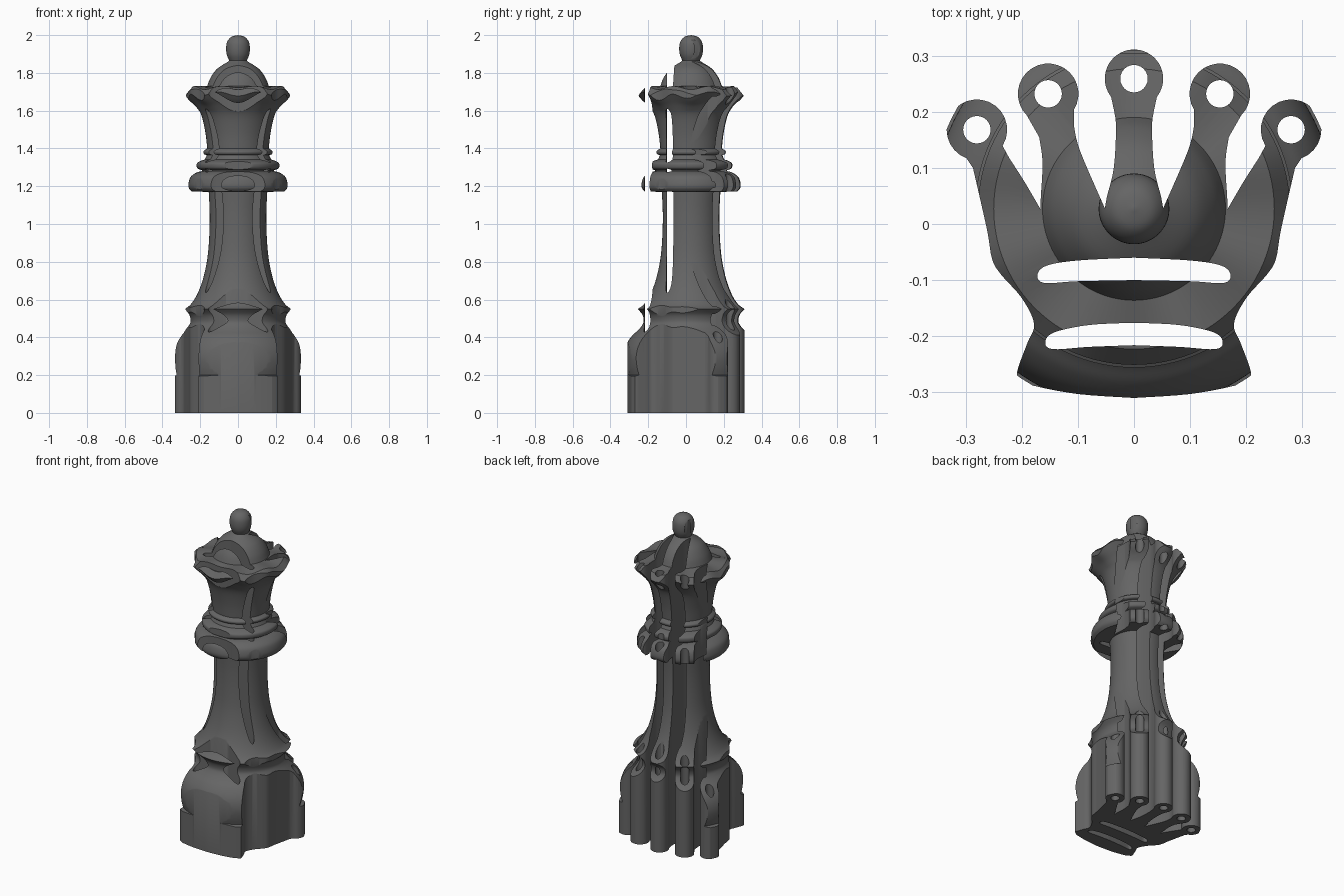
import bpy, bmesh
from math import sin, cos, pi, radians

if "Cube" in bpy.data.objects:
    bpy.data.objects.remove(bpy.data.objects["Cube"])

AXIS_Y = 0.027   # the turned shape is slightly behind the crown centre


def activate(ob):
    bpy.ops.object.select_all(action='DESELECT')
    ob.select_set(True)
    bpy.context.view_layer.objects.active = ob


def arc(cx, cy, r, a0, a1, n=20):
    return [(cx + r * cos(radians(a0 + (a1 - a0) * i / n)),
             cy + r * sin(radians(a0 + (a1 - a0) * i / n))) for i in range(n + 1)]


def smooth(pts, n=5):
    """Catmull-Rom through the points."""
    p = [pts[0]] + pts + [pts[-1]]
    out = []
    for i in range(1, len(p) - 2):
        for k in range(n):
            t = k / n
            out.append(tuple(0.5 * (2 * b + (c - a) * t + (2 * a - 5 * b + 4 * c - d) * t * t
                                    + (3 * b - a - 3 * c + d) * t ** 3)
                             for a, b, c, d in zip(*p[i - 1:i + 3])))
    return out + [pts[-1]]


# turned queen: smooth segments joined at sharp corners, each (radius, z)
segments = [
    [(0, 0), (0.363, 0)],
    [(0.363, 0), (0.363, 0.195)],
    [(0.343, 0.2), (0.353, 0.24), (0.358, 0.29), (0.352, 0.335), (0.336, 0.375),
     (0.311, 0.41), (0.284, 0.435), (0.262, 0.46), (0.251, 0.485), (0.258, 0.52), (0.283, 0.55)],
    [(0.283, 0.55), (0.25, 0.575), (0.215, 0.63), (0.185, 0.71), (0.162, 0.82),
     (0.152, 0.94), (0.15, 1.06), (0.155, 1.17)],
    [(0.245, 1.172), (0.26, 1.19), (0.262, 1.215), (0.25, 1.25), (0.22, 1.272), (0.19, 1.28)],
    [(0.19, 1.285), (0.215, 1.295), (0.218, 1.32), (0.2, 1.333), (0.175, 1.342)],
    [(0.165, 1.365), (0.18, 1.37), (0.183, 1.385), (0.168, 1.397)],
    [(0.163, 1.40), (0.172, 1.48), (0.192, 1.57), (0.22, 1.625), (0.25, 1.665), (0.278, 1.70)],
    [(0.278, 1.70), (0.25, 1.73)],
    [(0.25, 1.73), (0.163, 1.73)],
    [(0.163, 1.73), (0.145, 1.775), (0.11, 1.822), (0.055, 1.858)],
    [(0.046, 1.865), (0.059, 1.895), (0.063, 1.93), (0.057, 1.965), (0.035, 1.991), (0, 2.0)],
]
profile = []
for s in segments:
    for q in (smooth(s) if len(s) > 2 else s):
        if not profile or abs(q[0] - profile[-1][0]) + abs(q[1] - profile[-1][1]) > 1e-5:
            profile.append(q)

N = 96
bm = bmesh.new()
rings = []
for r, z in profile:
    if r < 1e-6:
        rings.append([bm.verts.new((0, AXIS_Y, z))] * N)
        continue
    ring = []
    # eight shallow scallops around the upper rim, fading inwards
    depth = 0.022 * min(1, max(0, (r - 0.2) / 0.06)) if z > 1.6 else 0
    for i in range(N):
        a = 2 * pi * i / N
        dip = depth * (0.5 + 0.5 * cos(8 * a))
        ring.append(bm.verts.new((r * cos(a), AXIS_Y + r * sin(a), z - dip)))
    rings.append(ring)
for lo, hi in zip(rings, rings[1:]):
    for i in range(N):
        j = (i + 1) % N
        bm.faces.new(list(dict.fromkeys((lo[i], lo[j], hi[j], hi[i]))))
bmesh.ops.recalc_face_normals(bm, faces=bm.faces[:])
me = bpy.data.meshes.new("queen_body")
bm.to_mesh(me)
bm.free()
body = bpy.data.objects.new("queen_body", me)
bpy.context.collection.objects.link(body)

# dark grey finish
dark = bpy.data.materials.new("dark_grey")
dark.diffuse_color = (0.13, 0.13, 0.13, 1)
dark.use_nodes = True
dark.node_tree.nodes["Principled BSDF"].inputs["Base Color"].default_value = dark.diffuse_color
me.materials.append(dark)

# crown outline in plan, right half from bottom centre to top centre
half = smooth([(0, -0.31), (0.1, -0.303), (0.18, -0.288), (0.203, -0.278), (0.208, -0.262),
               (0.19, -0.212), (0.178, -0.178), (0.2, -0.132), (0.237, -0.09),
               (0.253, -0.062), (0.262, -0.01), (0.287, 0.10)])
half += arc(0.28, 0.168, 0.054, -70, 212)
half += smooth([(0.222, 0.117), (0.195, 0.075), (0.167, 0.027)])
half += smooth([(0.166, 0.05), (0.163, 0.11), (0.169, 0.155)])
half += arc(0.153, 0.232, 0.054, -45, 212)
half += smooth([(0.107, 0.175), (0.096, 0.13), (0.052, 0.028)])
half += smooth([(0.048, 0.05), (0.036, 0.1), (0.032, 0.17), (0.035, 0.2)])
half += arc(0, 0.259, 0.052, -38, 90)
outline = half + [(-x, y) for x, y in half[-2:0:-1]]


def slot(top, bottom):
    h = smooth(top + bottom)
    return h + [(-x, y) for x, y in h[-2:0:-1]]


loops = [outline,
         slot([(0, -0.06), (0.1, -0.065), (0.155, -0.074)],
              [(0.172, -0.09), (0.16, -0.105), (0.1, -0.102), (0, -0.1)]),
         slot([(0, -0.176), (0.08, -0.18), (0.142, -0.193)],
              [(0.158, -0.21), (0.145, -0.223), (0.08, -0.219), (0, -0.216)])]
for x, y in [(0, 0.259), (0.153, 0.232), (-0.153, 0.232), (0.28, 0.168), (-0.28, 0.168)]:
    loops.append(arc(x, y, 0.0245, 0, 345, 23))

# crown column: filled outline with holes, extruded tall
cu = bpy.data.curves.new("crown_cutter", 'CURVE')
cu.dimensions = '2D'
cu.fill_mode = 'BOTH'
cu.extrude = 1.2
for lp in loops:
    sp = cu.splines.new('POLY')
    sp.points.add(len(lp) - 1)
    for pt, (x, y) in zip(sp.points, lp):
        pt.co = (x, y, 0, 1)
    sp.use_cyclic_u = True
crown = bpy.data.objects.new("crown_cutter", cu)
bpy.context.collection.objects.link(crown)
crown.location.z = 1
crown.hide_render = True
activate(crown)
bpy.ops.object.convert(target='MESH')
crown = bpy.context.view_layer.objects.active
bm = bmesh.new()
bm.from_mesh(crown.data)
bmesh.ops.remove_doubles(bm, verts=bm.verts[:], dist=1e-5)
bmesh.ops.recalc_face_normals(bm, faces=bm.faces[:])
bm.to_mesh(crown.data)
bm.free()
crown.data.materials.clear()
crown.data.materials.append(dark)

# keep only what both shapes share
activate(body)
mod = body.modifiers.new("crown_cut", 'BOOLEAN')
mod.operation = 'INTERSECT'
mod.solver = 'EXACT'
mod.object = crown
bpy.ops.object.modifier_apply(modifier=mod.name)
bpy.data.objects.remove(crown)
bpy.ops.object.shade_smooth_by_angle(angle=radians(32))
